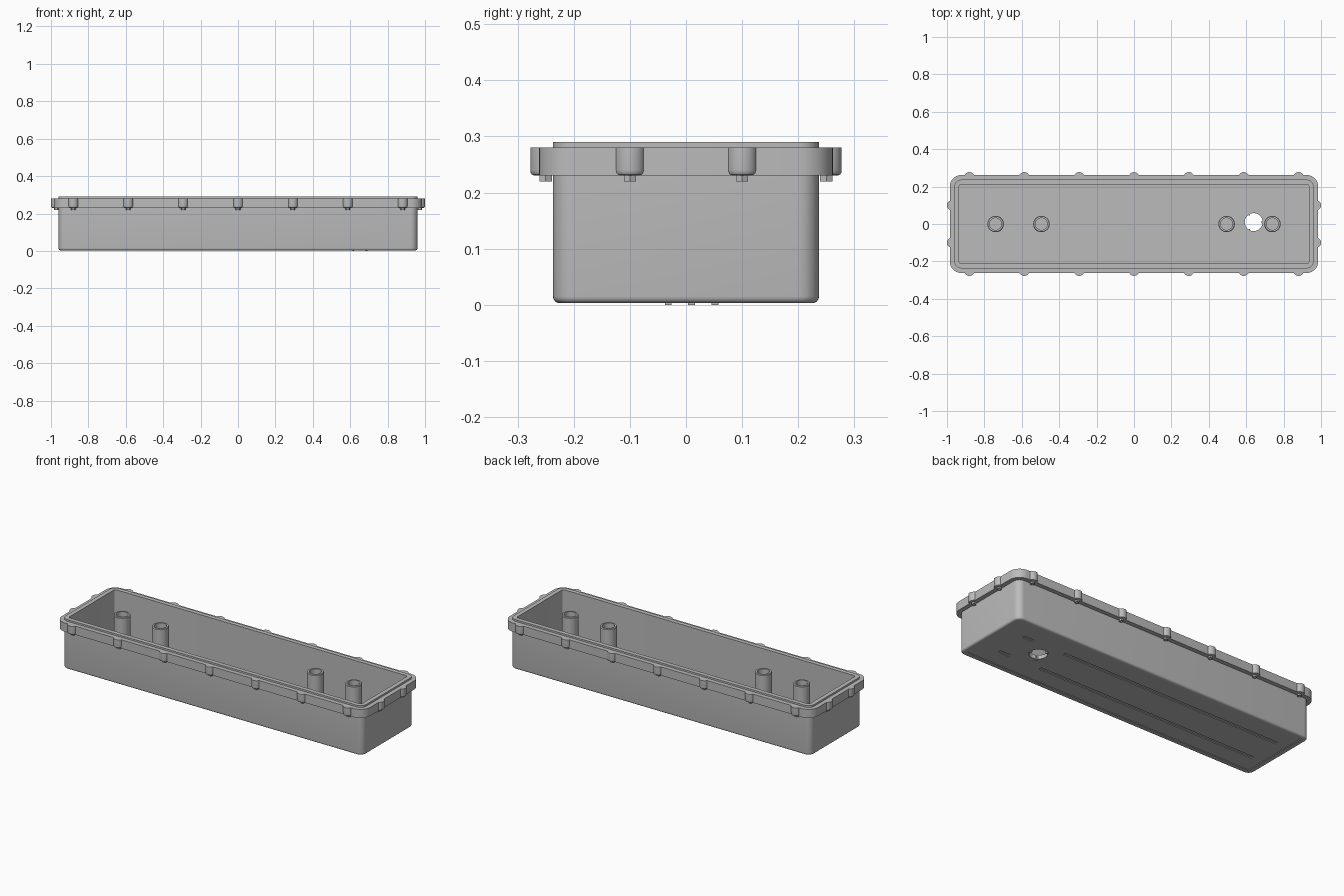
import bpy, bmesh
from math import sin, cos, pi, radians

if "Cube" in bpy.data.objects:
    bpy.data.objects.remove(bpy.data.objects["Cube"], do_unlink=True)

grey = bpy.data.materials.new("plain grey")
colour = (0.5, 0.5, 0.5, 1)
grey.use_nodes = True
grey.diffuse_color = colour
grey.node_tree.nodes["Principled BSDF"].inputs["Base Color"].default_value = colour

HX, HY, CORNER = 0.96, 0.237, 0.037   # body half sizes and corner radius


def rounded_rect(offset, z):
    """Loop of the body outline, grown by offset."""
    hx, hy = HX + offset, HY + offset
    r = max(CORNER + offset, 0.006)
    pts = []
    for k, (sx, sy) in enumerate([(1, 1), (-1, 1), (-1, -1), (1, -1)]):
        for i in range(9):
            a = k * pi / 2 + i * pi / 16
            pts.append((sx * (hx - r) + r * cos(a), sy * (hy - r) + r * sin(a), z))
    return pts


def ring(x, y, r, z, sides):
    return [(x + r * cos(2 * pi * i / sides), y + r * sin(2 * pi * i / sides), z)
            for i in range(sides)]


def loft(name, loops):
    """Skin a stack of equal loops and cap both ends."""
    bm = bmesh.new()
    rows = [[bm.verts.new(p) for p in loop] for loop in loops]
    n = len(rows[0])
    for low, high in zip(rows, rows[1:]):
        for i in range(n):
            j = (i + 1) % n
            bm.faces.new((low[i], low[j], high[j], high[i]))
    bm.faces.new(rows[0][::-1])
    bm.faces.new(rows[-1])
    bmesh.ops.recalc_face_normals(bm, faces=bm.faces)
    mesh = bpy.data.meshes.new(name)
    bm.to_mesh(mesh)
    bm.free()
    mesh.materials.append(grey)
    obj = bpy.data.objects.new(name, mesh)
    bpy.context.collection.objects.link(obj)
    return obj


def turned(name, x, y, profile, sides=32):
    return loft(name, [ring(x, y, r, z, sides) for r, z in profile])


def box(name, x, y, z0, z1, lx, ly):
    base = [(x + sx * lx / 2, y + sy * ly / 2)
            for sx, sy in [(1, 1), (-1, 1), (-1, -1), (1, -1)]]
    return loft(name, [[(px, py, z) for px, py in base] for z in (z0, z1)])


def activate(obj):
    bpy.ops.object.select_all(action="DESELECT")
    obj.select_set(True)
    bpy.context.view_layer.objects.active = obj


def cut(target, cutter):
    mod = target.modifiers.new("cut", "BOOLEAN")
    mod.operation = "DIFFERENCE"
    mod.solver = "EXACT"
    mod.object = cutter
    activate(target)
    bpy.ops.object.modifier_apply(modifier=mod.name)
    bpy.data.objects.remove(cutter, do_unlink=True)


# Tray: recessed underside, rounded foot, wall, flange, raised lip, inside, floor
R = 0.012
foot = [(R * (sin(a) - 1), 0.003 + R * (1 - cos(a)))
        for a in [radians(18 * i) for i in range(6)]]
section = [(-0.034, 0.006), (-0.032, 0.003)] + foot + [
    (0, 0.23), (0.025, 0.23), (0.025, 0.28), (0, 0.28),
    (0, 0.29), (-0.025, 0.29), (-0.025, 0.028)]
tray = loft("tray", [rounded_rect(d, z) for d, z in section])
parts = [tray]

# Cable hole in the floor and shallow slots on the underside
HOLE_X, HOLE_Y = 0.64, 0.01
cut(tray, turned("hole_cutter", HOLE_X, HOLE_Y, [(0.048, -0.1), (0.048, 0.1)], 48))
for y in (-0.095, 0.095):
    cut(tray, box("long_slot_cutter", -0.16, y, -0.02, 0.010, 1.4, 0.018))
    cut(tray, box("short_slot_cutter", 0.775, y, -0.02, 0.010, 0.07, 0.018))

# Three small tabs round the hole
for i in range(3):
    a = 2 * pi * i / 3
    parts.append(box("hole_tab", HOLE_X + 0.048 * cos(a), HOLE_Y + 0.048 * sin(a),
                     0, 0.02, 0.010, 0.012))

# Hollow mounting posts
for x in (-0.74, -0.495, 0.495, 0.74):
    parts.append(turned("mounting_post", x, 0, [
        (0.044, 0.02), (0.044, 0.276), (0.041, 0.28),
        (0.032, 0.28), (0.032, 0.2)]))

# Screw bosses round the flange, each with a hexagonal nut below
spots = [(x * 0.2935, s * 0.25) for x in range(-3, 4) for s in (-1, 1)]
spots += [(s * 0.9725, y) for s in (-1, 1) for y in (-0.1, 0.1)]
for x, y in spots:
    parts.append(turned("screw_boss", x, y, [
        (0.020, 0.23), (0.0245, 0.232), (0.0268, 0.2355),
        (0.0275, 0.24), (0.0275, 0.28)]))
    parts.append(turned("hex_nut", x, y, [
        (0.006, 0.228), (0.006, 0.22), (0.0125, 0.22), (0.0125, 0.232)], 6))

for part in parts:
    activate(part)
    bpy.ops.object.shade_smooth_by_angle(angle=radians(30))
